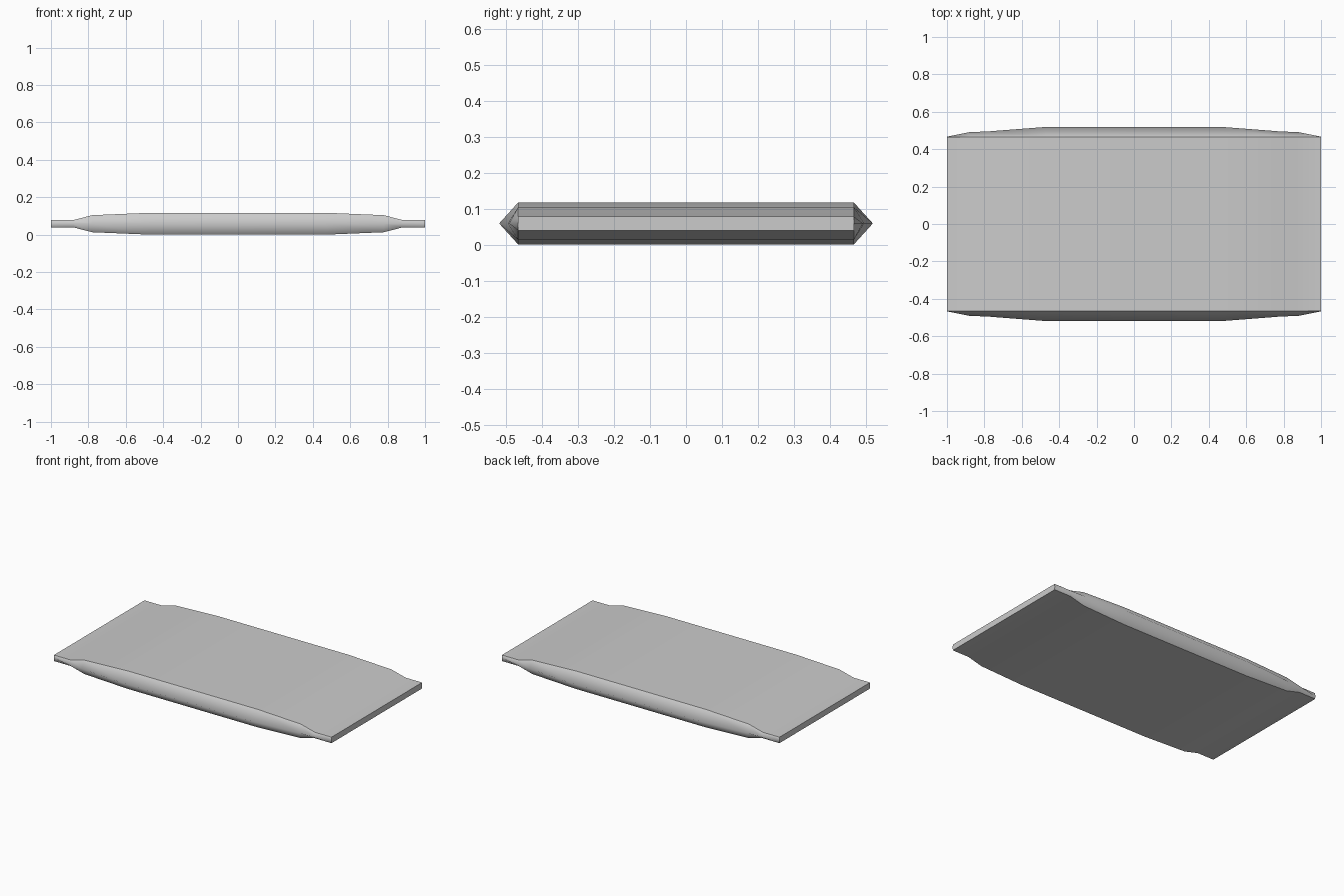
import bpy, bmesh

if "Cube" in bpy.data.objects:
    bpy.data.objects.remove(bpy.data.objects["Cube"])

ZC = 0.0585      # mid-height of the slab
EDGE_Y = 0.466   # where the broad faces end and the bevelled rims begin

# stations along the length: x, half thickness, rim ridge y
half = [(0.47, 0.0585, 0.519), (0.78, 0.0455, 0.495),
        (0.88, 0.0195, 0.491), (1.0, 0.0195, 0.467)]
stations = [(-x, h, r) for x, h, r in reversed(half)] + half

bm = bmesh.new()

# six-sided cross-sections lofted along x
rings = []
for x, h, r in stations:
    section = [(r, 0), (EDGE_Y, h), (-EDGE_Y, h),
               (-r, 0), (-EDGE_Y, -h), (EDGE_Y, -h)]
    rings.append([bm.verts.new((x, y, ZC + z)) for y, z in section])
for a, b in zip(rings, rings[1:]):
    for i in range(6):
        j = (i + 1) % 6
        bm.faces.new((a[i], a[j], b[j], b[i]))

# flat ends
caps = [bm.faces.new(rings[0]), bm.faces.new(rings[-1])]
bmesh.ops.recalc_face_normals(bm, faces=bm.faces[:])

# smooth rims, crisp borders and flat ends
for f in bm.faces:
    f.smooth = f not in caps
for e in bm.edges:
    on_border = all(abs(abs(v.co.y) - EDGE_Y) < 1e-5 for v in e.verts)
    same_side = e.verts[0].co.y * e.verts[1].co.y > 0
    if on_border and same_side:
        e.smooth = False
for cap in caps:
    for e in cap.edges:
        e.smooth = False

mesh = bpy.data.meshes.new("tapered_slab")
bm.to_mesh(mesh)
bm.free()
slab = bpy.data.objects.new("tapered_slab", mesh)
bpy.context.collection.objects.link(slab)
